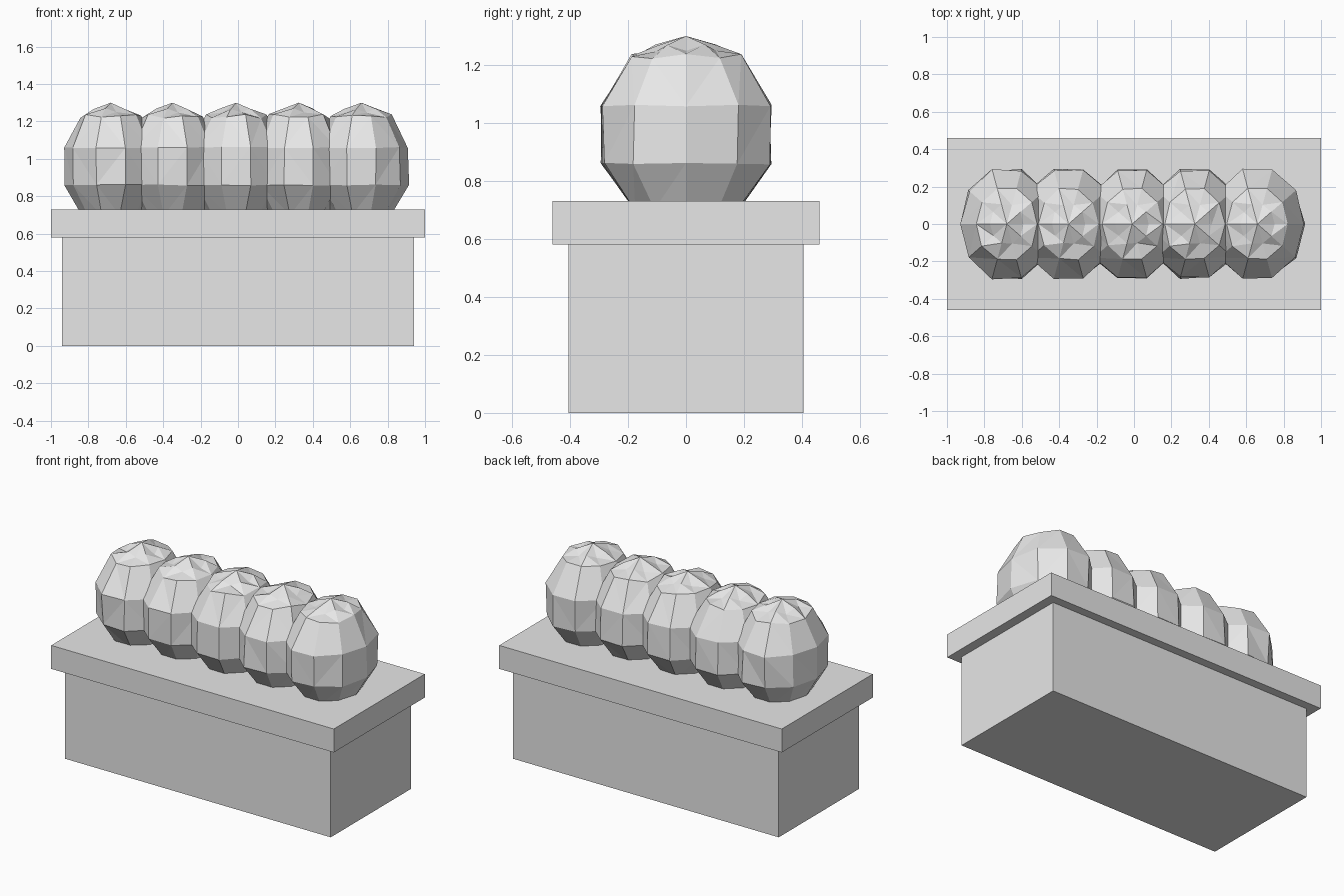
import bpy, bmesh, math, random

if "Cube" in bpy.data.objects:
    bpy.data.objects.remove(bpy.data.objects["Cube"])

random.seed(4)


def material(name, value):
    m = bpy.data.materials.new(name)
    m.diffuse_color = (value, value, value, 1)
    m.use_nodes = True
    m.node_tree.nodes["Principled BSDF"].inputs["Base Color"].default_value = m.diffuse_color
    return m


GREY = material("plain grey", 0.8)


def finish(name, bm):
    bmesh.ops.recalc_face_normals(bm, faces=bm.faces)
    me = bpy.data.meshes.new(name)
    bm.to_mesh(me)
    bm.free()
    me.materials.append(GREY)
    ob = bpy.data.objects.new(name, me)
    bpy.context.collection.objects.link(ob)
    return ob


def box(name, half_x, half_y, z0, z1):
    bm = bmesh.new()
    bmesh.ops.create_cube(bm, size=1)
    for v in bm.verts:
        v.co = (v.co.x * 2 * half_x, v.co.y * 2 * half_y,
                z0 if v.co.z < 0 else z1)
    return finish(name, bm)


# Bush profile, radius and height, from the crown down
SEGMENTS = 10
PROFILE = [(0.11, 1.258), (0.20, 1.228), (0.308, 1.06),
           (0.308, 0.86), (0.19, 0.70)]


def bush(name, cx):
    bm = bmesh.new()
    top = bm.verts.new((cx, 0, 1.30))
    bottom = bm.verts.new((cx, 0, 0.64))
    rings = []
    for level, (r, z) in enumerate(PROFILE):
        ring = []
        for i in range(SEGMENTS):
            a = math.tau * i / SEGMENTS
            rr = r * random.uniform(0.96, 1.01)
            zz = z + random.uniform(-1, 1) * (0.012 if level == 1 else 0.003)
            if level == 0:      # folded leaves around the crown
                zz += 0.01 if i % 2 else -0.01
            ring.append(bm.verts.new((cx + 0.83 * rr * math.cos(a),
                                      rr * math.sin(a), zz)))
        rings.append(ring)
    for i in range(SEGMENTS):
        j = (i + 1) % SEGMENTS
        bm.faces.new((top, rings[0][i], rings[0][j]))
        bm.faces.new((bottom, rings[-1][j], rings[-1][i]))
        for a, b in zip(rings, rings[1:]):
            bm.faces.new((a[i], b[i], b[j], a[j]))
    bmesh.ops.triangulate(bm, faces=bm.faces)
    return finish(name, bm)


# Planter box and its overhanging rim
box("planter_body", 0.94, 0.405, 0.0, 0.58)
box("planter_rim", 1.0, 0.46, 0.58, 0.73)

# Row of clipped bushes
for n, x in enumerate((-0.68, -0.35, -0.01, 0.325, 0.66)):
    bush(f"bush_{n + 1}", x)
